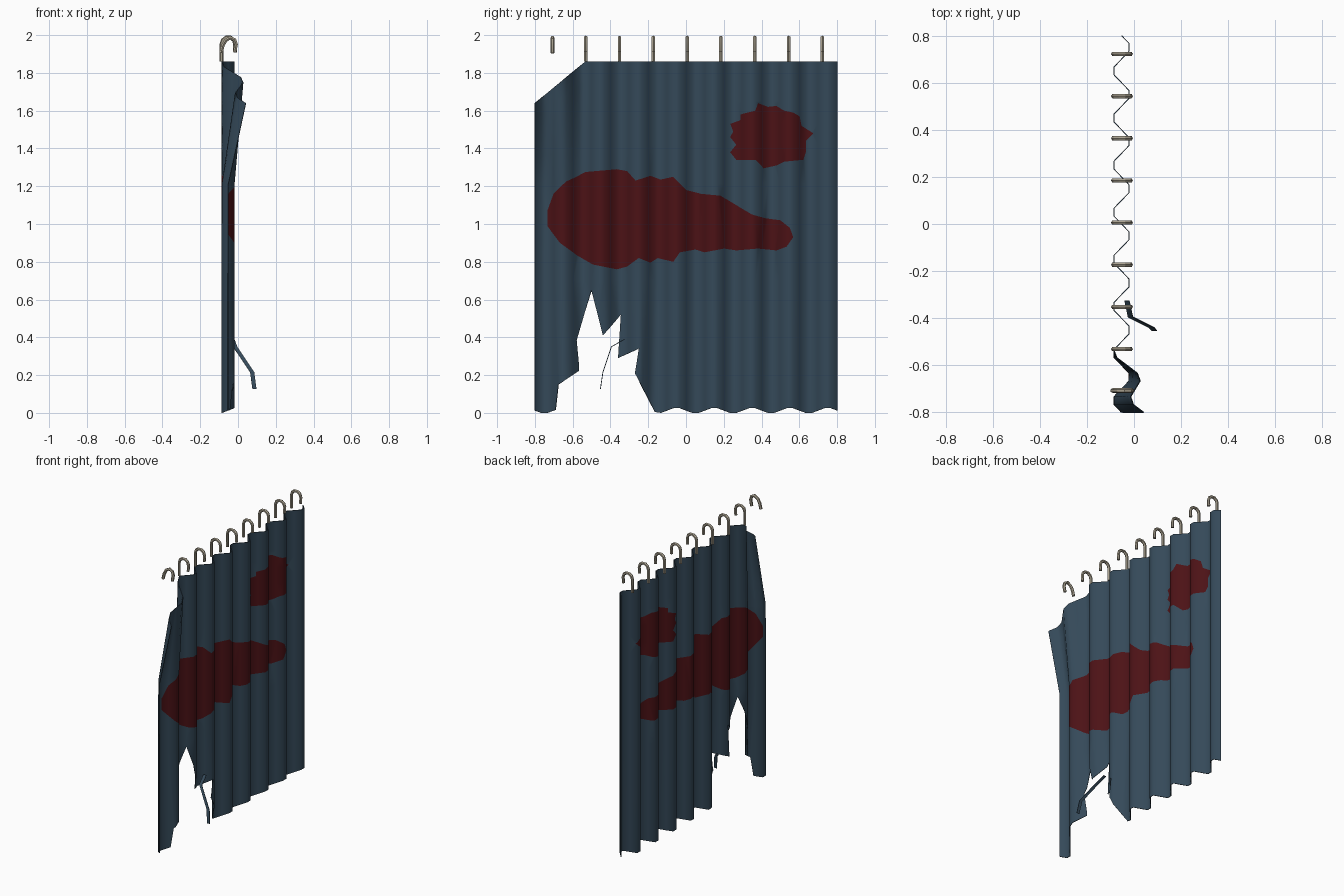
import bpy, bmesh, math
from mathutils import Vector
from mathutils.geometry import delaunay_2d_cdt

if "Cube" in bpy.data.objects:
    bpy.data.objects.remove(bpy.data.objects["Cube"])

FOLDS, STEPS, TOP = 8, 48, 1.86
DY = 1.6 / STEPS


def material(name, col):
    m = bpy.data.materials.new(name)
    m.diffuse_color = (*col, 1)
    m.use_nodes = True
    m.node_tree.nodes["Principled BSDF"].inputs["Base Color"].default_value = m.diffuse_color
    return m


cloth = material("cloth_blue", (0.035, 0.067, 0.1))
stain = material("dark_red_stain", (0.072, 0.006, 0.008))
metal = material("hook_metal", (0.4, 0.36, 0.28))


def wave(i):
    return -0.053 + 0.037 * math.sin(i * 2 * math.pi * FOLDS / STEPS)


def fold_x(y):
    s = min(max((0.8 - y) / DY, 0), STEPS)
    i = min(int(s), STEPS - 1)
    return wave(i) + (wave(i + 1) - wave(i)) * (s - i)


def hem(y):
    return (y, 0.025 * (fold_x(y) + 0.085) / 0.064)


def inside(p, poly):
    hit = False
    for (ax, ay), (bx, by) in zip(poly, poly[1:] + poly[:1]):
        if (ay > p[1]) != (by > p[1]) and p[0] < ax + (p[1] - ay) / (by - ay) * (bx - ax):
            hit = not hit
    return hit


def sheet_finish(ob):
    bpy.context.view_layer.objects.active = ob
    bpy.ops.object.select_all(action='DESELECT')
    ob.select_set(True)
    mod = ob.modifiers.new("thickness", 'SOLIDIFY')
    mod.thickness, mod.offset = 0.004, 0
    bpy.ops.object.modifier_apply(modifier=mod.name)
    bpy.ops.object.shade_smooth_by_angle(angle=math.radians(65))


# Flat outlines as (y, z): torn bottom edge, long smear and splatter
tear = [(-0.69, 0.015), (-0.675, 0.15), (-0.565, 0.225), (-0.58, 0.385), (-0.5, 0.65),
        (-0.44, 0.41), (-0.345, 0.52), (-0.36, 0.29), (-0.25, 0.34), (-0.27, 0.21), (-0.165, 0.005)]
smear = [(-0.735, 1.07), (-0.70, 1.16), (-0.63, 1.23), (-0.53, 1.275), (-0.37, 1.29), (-0.31, 1.28),
         (-0.26, 1.23), (-0.19, 1.255), (-0.14, 1.235), (-0.07, 1.25), (0, 1.18), (0.08, 1.16),
         (0.18, 1.15), (0.26, 1.10), (0.35, 1.05), (0.42, 1.03), (0.5, 1.02), (0.55, 0.98),
         (0.56, 0.93), (0.53, 0.88), (0.48, 0.86), (0.38, 0.87), (0.27, 0.86), (0.2, 0.87),
         (0.1, 0.85), (0.05, 0.865), (-0.03, 0.85), (-0.07, 0.80), (-0.15, 0.82), (-0.19, 0.795),
         (-0.25, 0.82), (-0.31, 0.775), (-0.37, 0.76), (-0.49, 0.785), (-0.58, 0.835),
         (-0.67, 0.90), (-0.73, 0.99)]
splatter = [(0.23, 1.53), (0.29, 1.55), (0.29, 1.58), (0.36, 1.6), (0.38, 1.64), (0.44, 1.62),
            (0.48, 1.625), (0.52, 1.6), (0.57, 1.59), (0.6, 1.57), (0.61, 1.52), (0.675, 1.48),
            (0.64, 1.44), (0.64, 1.38), (0.62, 1.34), (0.52, 1.33), (0.48, 1.31), (0.41, 1.295),
            (0.37, 1.34), (0.27, 1.34), (0.24, 1.38), (0.26, 1.42), (0.24, 1.46), (0.25, 1.49)]
ys = [-0.8 + DY * i for i in range(STEPS + 1)]
# Snap stain points lying almost on a fold line onto it
snap = lambda p: (min(ys, key=lambda y: abs(y - p[0])), p[1]) \
    if min(abs(y - p[0]) for y in ys) < 0.008 else p
smear, splatter = [snap(p) for p in smear], [snap(p) for p in splatter]
outline = ([hem(y) for y in ys if y < -0.695] + tear + [hem(y) for y in ys if y > -0.16]
           + [(0.8, TOP), (-0.8, TOP)])

# Triangulate the flat cloth along fold lines, rows and stain edges
verts, edges = [], []


def add_path(pts, closed):
    n = len(verts)
    verts.extend(Vector(p) for p in pts)
    edges.extend((n + i, n + i + 1) for i in range(len(pts) - 1))
    if closed:
        edges.append((n + len(pts) - 1, n))


for poly in (outline, smear, splatter):
    add_path(poly, True)
for y in ys[1:-1]:
    add_path([(y, -0.05), (y, 1.9)], False)
for z in (0.7, 1.215, 1.42, 1.535, 1.65, 1.75):
    add_path([(-0.8, z), (0.8, z)], False)
pts, _, tris, *_ = delaunay_2d_cdt(verts, edges, [], 0, 1e-4)


# Curtain: fold the cloth and let the unhooked corner droop forward
def place(p):
    y, z = p
    u = max(0, (-0.533 - y) / 0.267)
    k = u * max(0, (z - 1.2) / (TOP - 1.2))
    return (fold_x(y) + 0.095 * k, y, z - 0.22 * k)


bm = bmesh.new()
bv = [bm.verts.new(place(p)) for p in pts]
for t in tris:
    c = sum((pts[i] for i in t), Vector((0, 0))) / len(t)
    if inside(c, outline):
        f = bm.faces.new([bv[i] for i in t])
        f.material_index = int(inside(c, smear) or inside(c, splatter))
bmesh.ops.delete(bm, geom=[v for v in bm.verts if not v.link_faces], context='VERTS')
bmesh.ops.remove_doubles(bm, verts=bm.verts, dist=0.003)
bmesh.ops.recalc_face_normals(bm, faces=bm.faces)
me = bpy.data.meshes.new("curtain")
bm.to_mesh(me)
bm.free()
me.materials.append(cloth)
me.materials.append(stain)
curtain = bpy.data.objects.new("curtain", me)
bpy.context.collection.objects.link(curtain)
sheet_finish(curtain)

# Loose strip hanging out of the tear
line = [(-0.03, -0.325, 0.39), (-0.015, -0.395, 0.35), (0.075, -0.44, 0.215), (0.087, -0.453, 0.127)]
me = bpy.data.meshes.new("torn_strip")
me.from_pydata([(x + s * 0.011, y, z) for x, y, z in line for s in (-1, 1)], [],
               [(2 * i, 2 * i + 1, 2 * i + 3, 2 * i + 2) for i in range(len(line) - 1)])
me.materials.append(cloth)
strip = bpy.data.objects.new("torn_strip", me)
bpy.context.collection.objects.link(strip)
sheet_finish(strip)


# Hooks: bent wire along the top, the last one loose and twisted
def hook(name, y, path):
    cu = bpy.data.curves.new(name, 'CURVE')
    cu.dimensions = '3D'
    cu.bevel_depth, cu.bevel_resolution, cu.use_fill_caps = 0.0105, 1, True
    sp = cu.splines.new('POLY')
    sp.points.add(len(path) - 1)
    for p, (x, z) in zip(sp.points, path):
        p.co = (x, y, z, 1)
    cu.materials.append(metal)
    ob = bpy.data.objects.new(name, cu)
    bpy.context.collection.objects.link(ob)
    bpy.ops.object.select_all(action='DESELECT')
    bpy.context.view_layer.objects.active = ob
    ob.select_set(True)
    bpy.ops.object.convert(target='MESH')
    bpy.ops.object.shade_smooth_by_angle(angle=math.radians(30))


arc = [(-0.051 - 0.036 * math.cos(a), 1.952 + 0.037 * math.sin(a))
       for a in (math.pi * i / 5 for i in range(6))]
for i in range(8):
    hook(f"hook_{i + 1}", 0.722 - 0.179 * i, [(-0.087, 1.86)] + arc + [(-0.017, 1.91)])
hook("loose_hook", -0.707, [(-0.09, 1.905), (-0.08, 1.945), (-0.065, 1.972), (-0.04, 1.986),
                            (-0.018, 1.975), (-0.01, 1.95), (-0.018, 1.908)])
